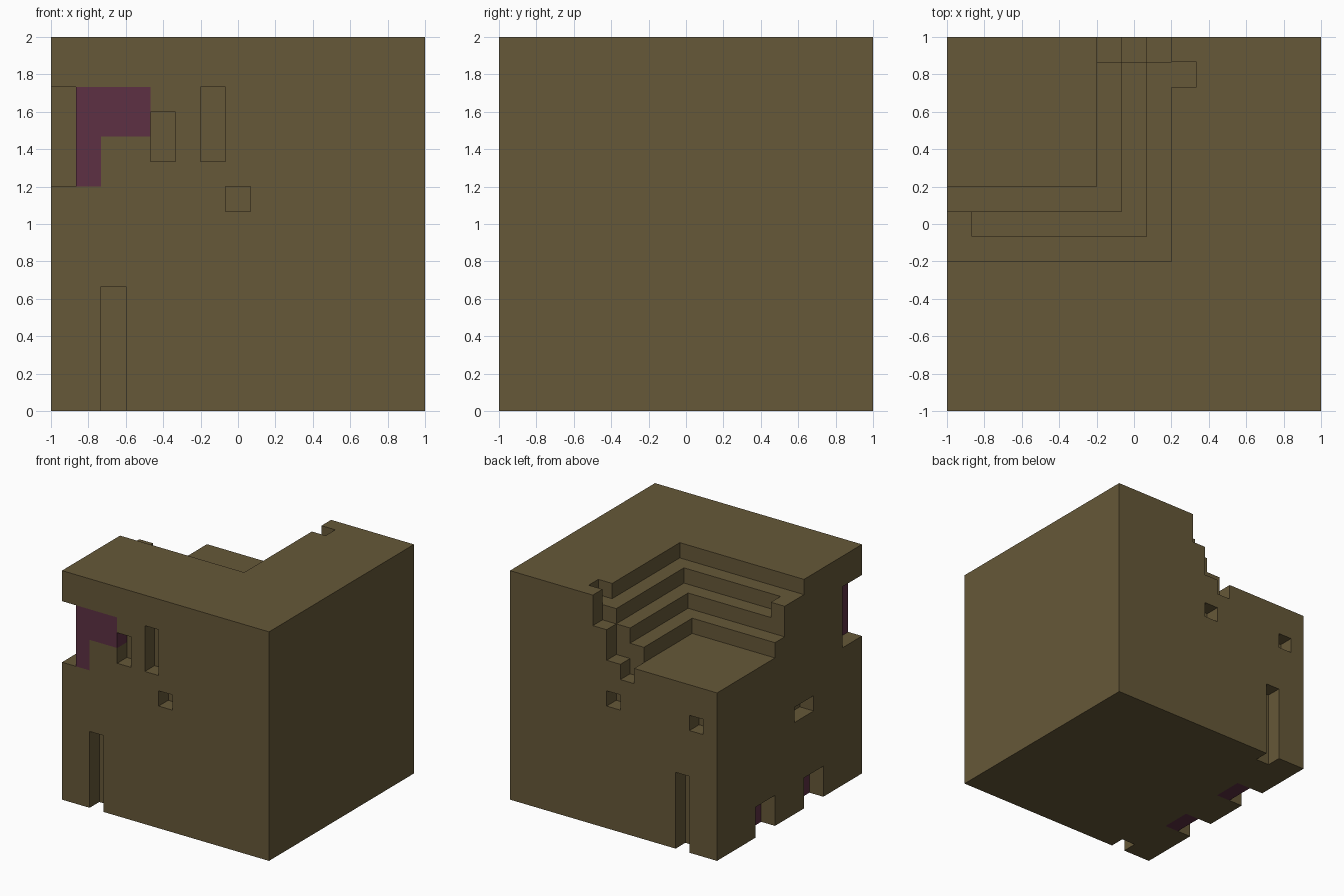
import bpy
import bmesh
from mathutils import Matrix, Vector

if "Cube" in bpy.data.objects:
    bpy.data.objects.remove(bpy.data.objects["Cube"], do_unlink=True)

N = 15                # the block is 15 cells along each side
CELL = 2.0 / N


def make_material(name, color):
    mat = bpy.data.materials.new(name)
    mat.use_nodes = True
    mat.diffuse_color = color
    bsdf = mat.node_tree.nodes["Principled BSDF"]
    bsdf.inputs["Base Color"].default_value = color
    bsdf.inputs["Roughness"].default_value = 0.9
    return mat


earth = make_material("earth_brown", (0.133, 0.0976, 0.0395, 1))
plum = make_material("plum", (0.109, 0.0296, 0.0561, 1))


def make_box(name, x, y, z, mat):
    """Box spanning the given (start, end) cell ranges."""
    lo, hi = Vector((x[0], y[0], z[0])), Vector((x[1], y[1], z[1]))
    bm = bmesh.new()
    bmesh.ops.create_cube(bm, size=1.0)
    for v in bm.verts:
        v.co = Vector([hi[i] if v.co[i] > 0 else lo[i] for i in range(3)])
    mesh = bpy.data.meshes.new(name)
    bm.to_mesh(mesh)
    bm.free()
    mesh.materials.append(mat)
    obj = bpy.data.objects.new(name, mesh)
    bpy.context.collection.objects.link(obj)
    return obj


def to_world(obj):
    """Turn cell units into final size, centred and standing on the ground."""
    obj.data.transform(Matrix.Translation((-1, -1, 0)) @ Matrix.Scale(CELL, 4))


FRONT, BACK, LOW, END = (-1, 1), (N - 1, N + 1), -1, N + 1

# Stepped pit in the back corner, with its side niche and lowered back row
cuts = [
    ((LOW, 9), (6, END), (14, END)),
    ((1, 8), (7, END), (13, END)),
    ((LOW, 7), (8, END), (12, END)),
    ((LOW, 6), (9, END), (11, END)),
    ((9, 10), (13, 14), (14, END)),
    ((8, 9), BACK, (13, END)),
    ((7, 8), BACK, (11, END)),
    ((6, 7), BACK, (10, END)),
]
# Front corner notch and front holes
cuts += [
    ((LOW, 1), (LOW, 2), (9, 13)),
    ((4, 5), FRONT, (10, 12)),
    ((6, 7), FRONT, (10, 13)),
    ((7, 8), FRONT, (8, 9)),
    ((2, 3), FRONT, (LOW, 5)),
]
# Back holes
cuts += [
    ((7, 8), BACK, (8, 9)),
    ((1, 2), BACK, (8, 9)),
    ((2, 3), BACK, (LOW, 5)),
]
# Side slot and the two bottom notches, cut deep enough for their inlays
cuts += [
    ((LOW, 1), (5, 7), (6, 7)),
    ((LOW, 2), (4, 6), (LOW, 2)),
    ((LOW, 2), (9, 11), (LOW, 2)),
]
# Bed for the front inlay
cuts += [
    ((1, 4), FRONT, (11, 13)),
    ((1, 2), FRONT, (9, 11)),
]

# Main block, carved by every cutter
block = make_box("earth_block", (0, N), (0, N), (0, N), earth)
bpy.context.view_layer.objects.active = block
for x, y, z in cuts:
    cutter = make_box("cutter", x, y, z, earth)
    cutter.hide_render = True
    mod = block.modifiers.new("carve", "BOOLEAN")
    mod.operation = "DIFFERENCE"
    mod.solver = "EXACT"
    mod.object = cutter
    bpy.ops.object.modifier_apply(modifier=mod.name)
    bpy.data.objects.remove(cutter, do_unlink=True)
to_world(block)

# Plum inlays, flush with the block
inlays = {
    "front_inlay_upper": ((1, 4), (0, 1), (11, 13)),
    "front_inlay_lower": ((1, 2), (0, 1), (9, 11)),
    "bottom_inlay_front": ((1, 2), (4, 6), (0, 2)),
    "bottom_inlay_back": ((1, 2), (9, 11), (0, 2)),
}
for name, (x, y, z) in inlays.items():
    to_world(make_box(name, x, y, z, plum))
